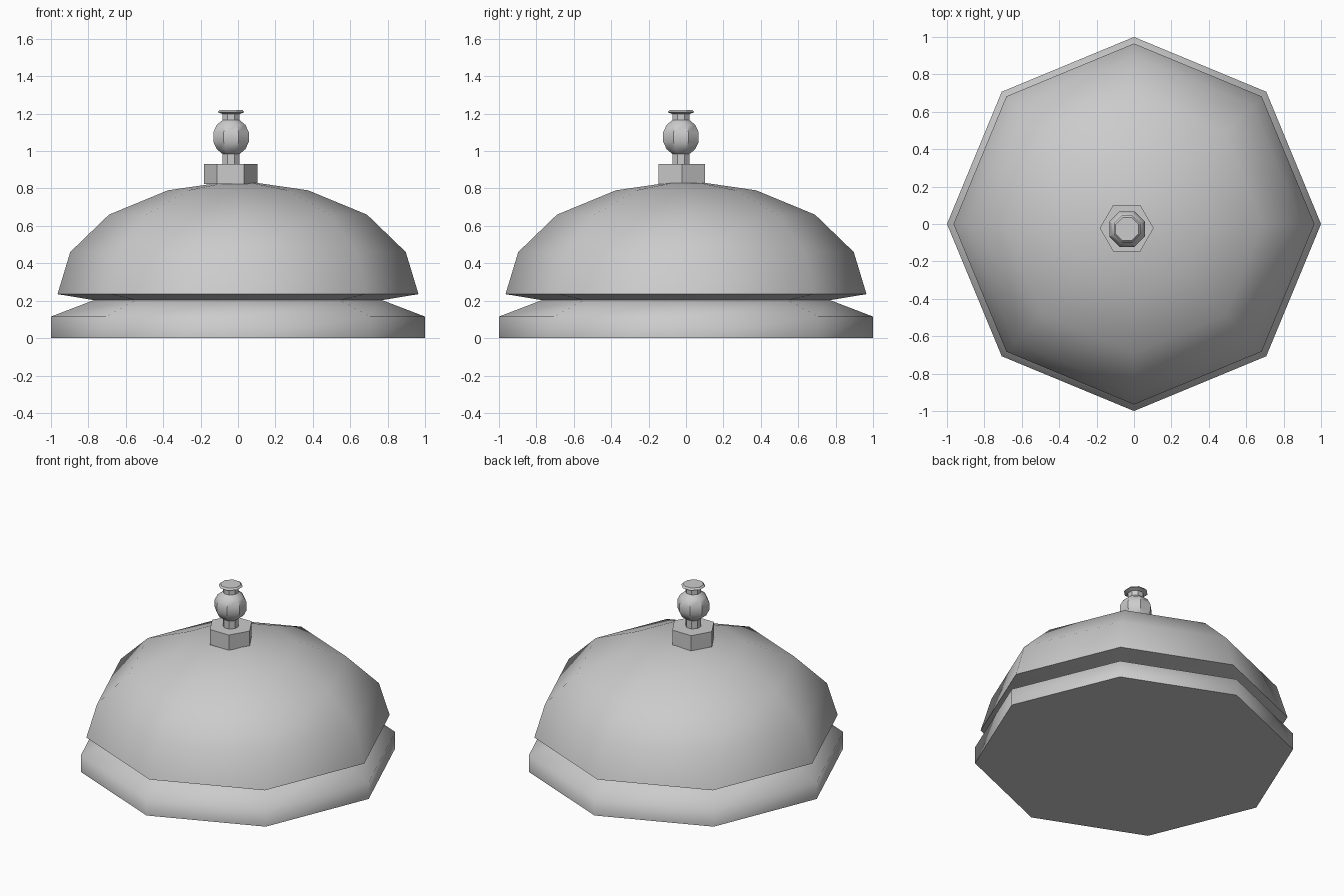
import bpy, bmesh
from math import cos, sin, pi, radians

if "Cube" in bpy.data.objects:
    bpy.data.objects.remove(bpy.data.objects["Cube"])


def lathe(name, profile, sides, centre=(0, 0), turn=0, smooth=None):
    """Spin (radius, z) points about a vertical axis and cap both ends."""
    bm = bmesh.new()
    rings = []
    for r, z in profile:
        rings.append([bm.verts.new((centre[0] + r * cos(turn + 2 * pi * i / sides),
                                    centre[1] + r * sin(turn + 2 * pi * i / sides), z))
                      for i in range(sides)])
    for a, b in zip(rings, rings[1:]):
        for i in range(sides):
            j = (i + 1) % sides
            bm.faces.new((a[i], a[j], b[j], b[i]))
    bm.faces.new(rings[0][::-1])
    bm.faces.new(rings[-1])
    bmesh.ops.recalc_face_normals(bm, faces=bm.faces)
    mesh = bpy.data.meshes.new(name)
    bm.to_mesh(mesh)
    bm.free()
    ob = bpy.data.objects.new(name, mesh)
    bpy.context.collection.objects.link(ob)
    if smooth:
        bpy.ops.object.select_all(action='DESELECT')
        ob.select_set(True)
        bpy.context.view_layer.objects.active = ob
        bpy.ops.object.shade_smooth_by_angle(angle=radians(smooth))
    return ob


# Octagonal base, waist groove and dome in one profile
lathe("bell_body", [(1, 0), (1, 0.115), (0.77, 0.203), (0.965, 0.235), (0.897, 0.46),
                    (0.69, 0.66), (0.375, 0.79), (0.1, 0.83)], 8, smooth=70)

# Hexagonal nut, slightly off centre
lathe("nut", [(0.144, 0.825), (0.144, 0.93)], 6, (-0.039, -0.022))

# Plunger: stem, ball and flared cap
axis = (-0.037, -0.027)
lathe("plunger", [(0.05, 0.925), (0.05, 0.985), (0.083, 1.01), (0.103, 1.05),
                  (0.103, 1.10), (0.083, 1.14), (0.05, 1.165), (0.05, 1.198),
                  (0.077, 1.208), (0.066, 1.22)], 8, axis, pi / 8, smooth=30)
